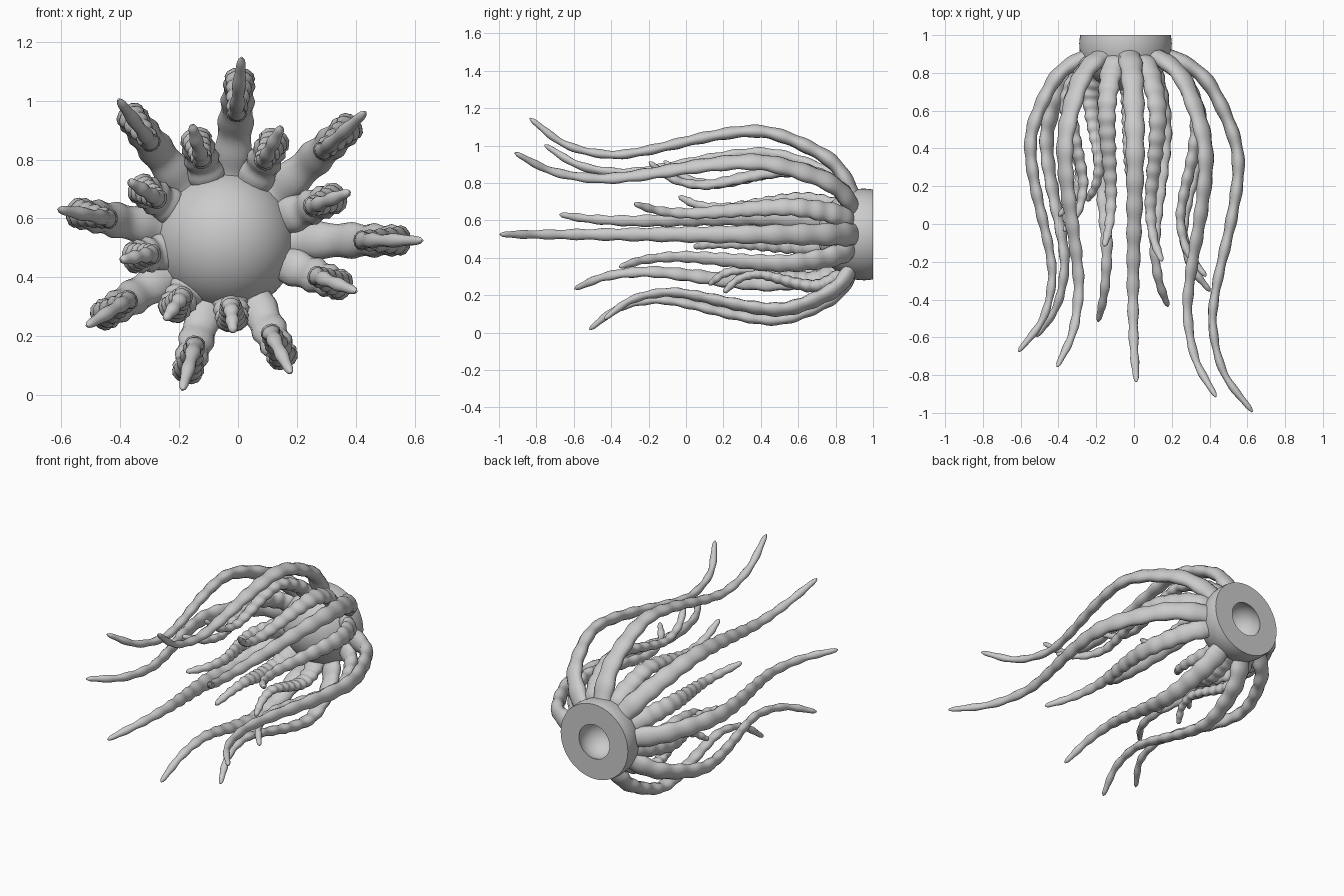
import bpy, bmesh, math
from mathutils import Vector

if "Cube" in bpy.data.objects:
    bpy.data.objects.remove(bpy.data.objects["Cube"], do_unlink=True)

CENTRE = Vector((-0.045, 0.95, 0.525))
COUNT, STEP = 16, math.tau / 8.5
RINGS, SIDES, BUMPS = 112, 12, 14
# Arm path as (y, distance from axis), for the longest arm
PATH = [(0.895, 0.16), (0.877, 0.26), (0.785, 0.405), (0.65, 0.495), (0.45, 0.577),
        (0.28, 0.597), (0.03, 0.562), (-0.34, 0.48), (-0.55, 0.463),
        (-0.79, 0.522), (-0.995, 0.672)]

grey = bpy.data.materials.new("grey")
grey.use_nodes = True
grey.diffuse_color = (0.6, 0.6, 0.6, 1)
grey.node_tree.nodes["Principled BSDF"].inputs["Base Color"].default_value = (0.6, 0.6, 0.6, 1)


def finish(bm, name):
    bmesh.ops.recalc_face_normals(bm, faces=bm.faces)
    mesh = bpy.data.meshes.new(name)
    bm.to_mesh(mesh)
    bm.free()
    mesh.materials.append(grey)
    obj = bpy.data.objects.new(name, mesh)
    bpy.context.collection.objects.link(obj)
    bpy.ops.object.select_all(action='DESELECT')
    obj.select_set(True)
    bpy.context.view_layer.objects.active = obj
    bpy.ops.object.shade_smooth_by_angle(angle=math.radians(45))


def spline(points, u):
    """Catmull-Rom point at u in 0..1."""
    pts = [Vector(p) for p in points]
    pts = [2 * pts[0] - pts[1]] + pts + [2 * pts[-1] - pts[-2]]
    x = u * (len(points) - 1)
    k = min(int(x), len(points) - 2)
    t = x - k
    a, b, c, d = pts[k:k + 4]
    return 0.5 * (2 * b + (c - a) * t + (2 * a - 5 * b + 4 * c - d) * t ** 2
                  + (3 * b - a - 3 * c + d) * t ** 3)


def even_samples(points, n):
    """Evenly spaced points along the spline, starting inside the body shell."""
    shell = Vector((CENTRE.y, 0))
    fine = [spline(points, i / 400) for i in range(401)]
    fine = [p for p in fine if (p - shell).length > 0.175]
    dist = [0.0]
    for p, q in zip(fine, fine[1:]):
        dist.append(dist[-1] + (q - p).length)
    out, j = [], 0
    for i in range(n + 1):
        goal = dist[-1] * i / n
        while j < len(fine) - 2 and dist[j + 1] < goal:
            j += 1
        out.append(fine[j].lerp(fine[j + 1], (goal - dist[j]) / (dist[j + 1] - dist[j])))
    return out


def arm(index):
    """Flattened, rippled, tapering arm lying in a plane through the axis."""
    reach, spread = 1 - 0.0421 * index, 1 - 0.0357 * index
    angle = STEP * index
    out = Vector((math.cos(angle), 0, math.sin(angle)))
    side = Vector((-math.sin(angle), 0, math.cos(angle)))
    path = [(0.9 - (0.9 - y) * reach, r * spread) for y, r in PATH]
    samples = even_samples(path, RINGS)
    bm = bmesh.new()
    rings = []
    for i, p in enumerate(samples):
        u = i / RINGS
        d = (samples[min(i + 1, RINGS)] - samples[max(i - 1, 0)]).normalized()
        normal = out * d.x - Vector((0, 1, 0)) * d.y
        centre = Vector((CENTRE.x, p.x, CENTRE.z)) + out * p.y
        end = math.sqrt(max(0.04, 1 - max(0, (u - 0.96) / 0.04) ** 2))
        ripple = 1 + (0.06 + 0.06 * u) * math.cos(math.tau * BUMPS * u)
        w = (0.065 - 0.047 * u) * ripple * end
        h = (0.042 - 0.025 * u) * ripple * end
        rings.append([bm.verts.new(centre + side * w * math.cos(math.tau * k / SIDES)
                                   + normal * h * math.sin(math.tau * k / SIDES))
                      for k in range(SIDES)])
    for a, b in zip(rings, rings[1:]):
        for k in range(SIDES):
            n = (k + 1) % SIDES
            bm.faces.new((a[k], a[n], b[n], b[k]))
    bm.faces.new(rings[0])
    bm.faces.new(rings[-1])
    finish(bm, f"arm_{index + 1}")


def body():
    """Thick hollow ball, cut flat at the back with a round opening."""
    profile = []
    for radius, order in ((0.245, 1), (0.12, -1)):
        top = math.asin(0.05 / radius)
        arc = [-math.pi / 2 + (top + math.pi / 2) * i / 20 for i in range(21)]
        profile += [(radius * math.cos(t), radius * math.sin(t)) for t in arc[::order]]
    bm = bmesh.new()
    verts = [bm.verts.new(CENTRE + Vector((r, y, 0))) for r, y in profile]
    edges = [bm.edges.new(pair) for pair in zip(verts, verts[1:])]
    bmesh.ops.spin(bm, geom=verts + edges, cent=CENTRE, axis=(0, 1, 0),
                   angle=math.tau, steps=48, use_duplicate=False)
    bmesh.ops.remove_doubles(bm, verts=bm.verts, dist=0.0001)
    finish(bm, "body")


body()
for n in range(COUNT):
    arm(n)
